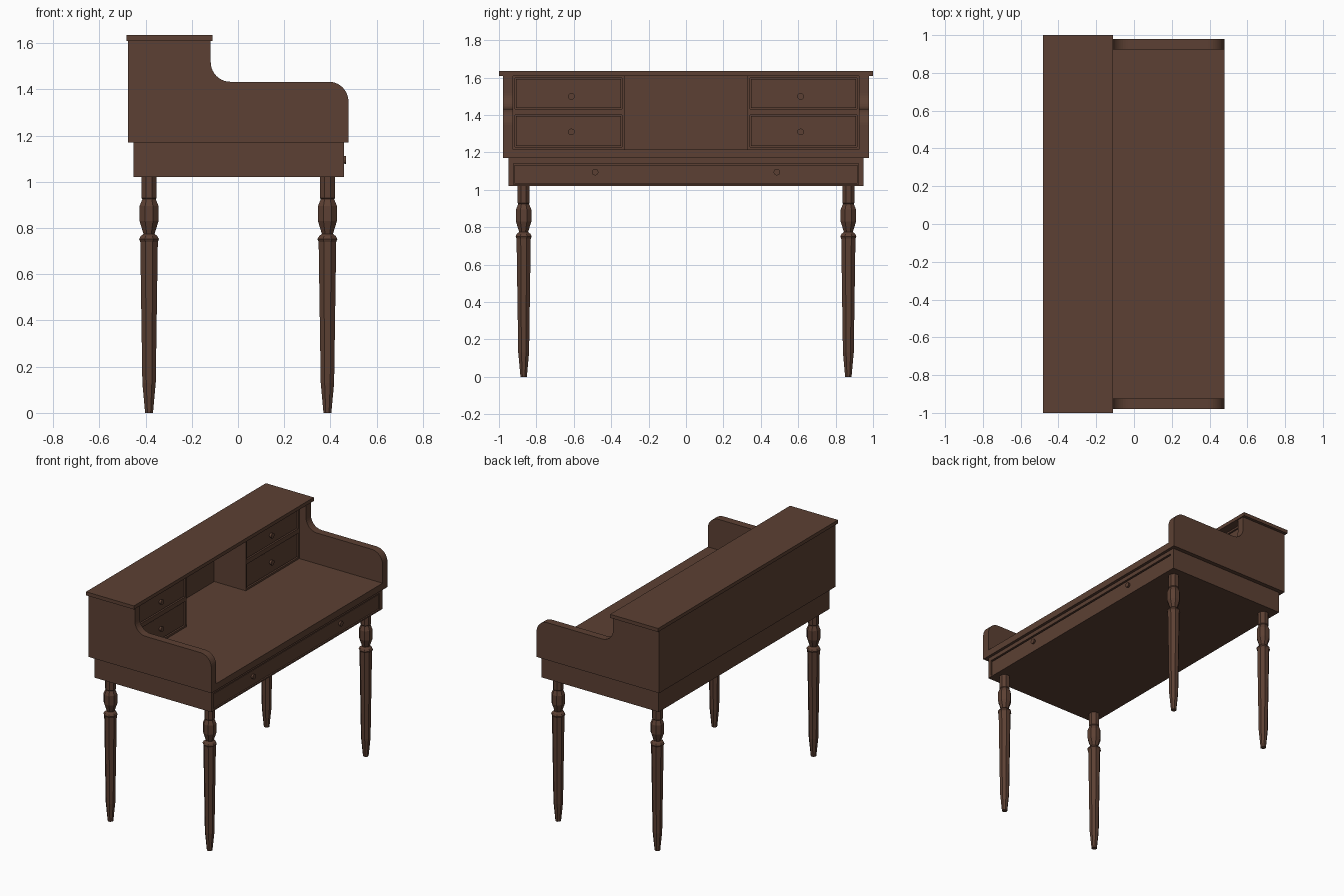
import bpy, bmesh, math
from mathutils import Matrix

if "Cube" in bpy.data.objects:
    bpy.data.objects.remove(bpy.data.objects["Cube"])

wood = bpy.data.materials.new("dark brown wood")
wood.diffuse_color = (0.107, 0.0513, 0.0331, 1)
wood.use_nodes = True
wood.node_tree.nodes["Principled BSDF"].inputs["Base Color"].default_value = wood.diffuse_color


def finish(name, bm):
    bmesh.ops.recalc_face_normals(bm, faces=bm.faces[:])
    me = bpy.data.meshes.new(name)
    bm.to_mesh(me)
    bm.free()
    me.materials.append(wood)
    ob = bpy.data.objects.new(name, me)
    bpy.context.collection.objects.link(ob)
    return ob


def boxes(name, spans):
    """One object made of boxes, each (x0, x1, y0, y1, z0, z1)."""
    bm = bmesh.new()
    for x0, x1, y0, y1, z0, z1 in spans:
        m = Matrix.Translation(((x0 + x1) / 2, (y0 + y1) / 2, (z0 + z1) / 2))
        m = m @ Matrix.Diagonal((x1 - x0, y1 - y0, z1 - z0, 1))
        bmesh.ops.create_cube(bm, size=1, matrix=m)
    return finish(name, bm)


def knob(name, x, y, z):
    bm = bmesh.new()
    m = Matrix.Translation((x, y, z)) @ Matrix.Rotation(math.pi / 2, 4, 'Y')
    bmesh.ops.create_cone(bm, cap_ends=True, segments=12, radius1=0.014,
                          radius2=0.018, depth=0.02, matrix=m)
    return finish(name, bm)


def leg(name, x, y):
    # octagonal turned leg, profile of (height, half width)
    profile = [(0, .017), (.13, .029), (.74, .038), (.752, .043), (.765, .036), (.775, .024),
               (.83, .041), (.895, .041), (.925, .029), (.93, .0325), (1.03, .0325)]
    bm = bmesh.new()
    rings = []
    for z, h in profile:
        r = h / math.cos(math.pi / 8)
        rings.append([bm.verts.new((x + r * math.cos((i + .5) * math.pi / 4),
                                    y + r * math.sin((i + .5) * math.pi / 4), z))
                      for i in range(8)])
    for a, b in zip(rings, rings[1:]):
        for i in range(8):
            j = (i + 1) % 8
            bm.faces.new((a[i], a[j], b[j], b[i]))
    bm.faces.new(rings[0])
    bm.faces.new(rings[-1])
    return finish(name, bm)


def side_panel(name, y0, y1):
    # stepped outline with one hollow and one rounded corner
    n, r = 10, 0.085
    pts = [(-.477, 1.17), (-.477, 1.61), (-.118, 1.61)]
    for i in range(n + 1):
        a = math.pi + i / n * math.pi / 2
        pts.append((-.118 + r + r * math.cos(a), 1.433 + r + r * math.sin(a)))
    for i in range(n + 1):
        a = math.pi / 2 - i / n * math.pi / 2
        pts.append((.478 - r + r * math.cos(a), 1.433 - r + r * math.sin(a)))
    pts.append((.478, 1.17))
    bm = bmesh.new()
    face = bm.faces.new([bm.verts.new((x, y0, z)) for x, z in pts])
    ext = bmesh.ops.extrude_face_region(bm, geom=[face])
    for v in ext["geom"]:
        if isinstance(v, bmesh.types.BMVert):
            v.co.y = y1
    return finish(name, bm)


# Top cap, back and writing surface
boxes("top_cap", [(-.483, -.11, -1, 1, 1.61, 1.635)])
boxes("back_panel", [(-.477, -.416, -.93, .93, 1.17, 1.61)])
boxes("writing_surface", [(-.477, .478, -.93, .93, 1.17, 1.217)])

# Apron with a framed recess for the long drawer
boxes("apron", [(-.453, .443, -.95, .95, 1.02, 1.17),
                (.443, .458, -.95, .95, 1.142, 1.17),
                (.443, .458, -.95, .95, 1.02, 1.03),
                (.443, .458, -.95, -.922, 1.03, 1.142),
                (.443, .458, .922, .95, 1.03, 1.142)])
boxes("long_drawer", [(.44, .453, -.917, .917, 1.034, 1.134)])

for s, side in ((-1, "left"), (1, "right")):
    side_panel(side + "_side_panel", s * .925, s * .979)
    # Small cabinet: body, frame and two recessed drawers
    lo, hi = sorted((s * .33, s * .93))
    a, b = sorted((s * .343, s * .913))
    f0, f1 = -.185, -.17
    boxes(side + "_cabinet", [(-.42, f0, lo, hi, 1.217, 1.61),
                              (f0, f1, lo, a, 1.217, 1.61), (f0, f1, b, hi, 1.217, 1.61),
                              (f0, f1, a, b, 1.597, 1.61), (f0, f1, a, b, 1.4, 1.432),
                              (f0, f1, a, b, 1.217, 1.23)])
    for row, z0, z1, zk in (("lower", 1.23, 1.4, 1.31), ("upper", 1.432, 1.597, 1.5)):
        boxes(f"{side}_{row}_drawer", [(-.19, -.176, a + .005, b - .005, z0 + .005, z1 - .005)])
        knob(f"{side}_{row}_knob", -.168, s * .613, zk)
    knob(side + "_long_drawer_knob", .458, s * .486, 1.095)
    for x, end in ((-.385, "back"), (.387, "front")):
        leg(f"{end}_{side}_leg", x, s * .868)
